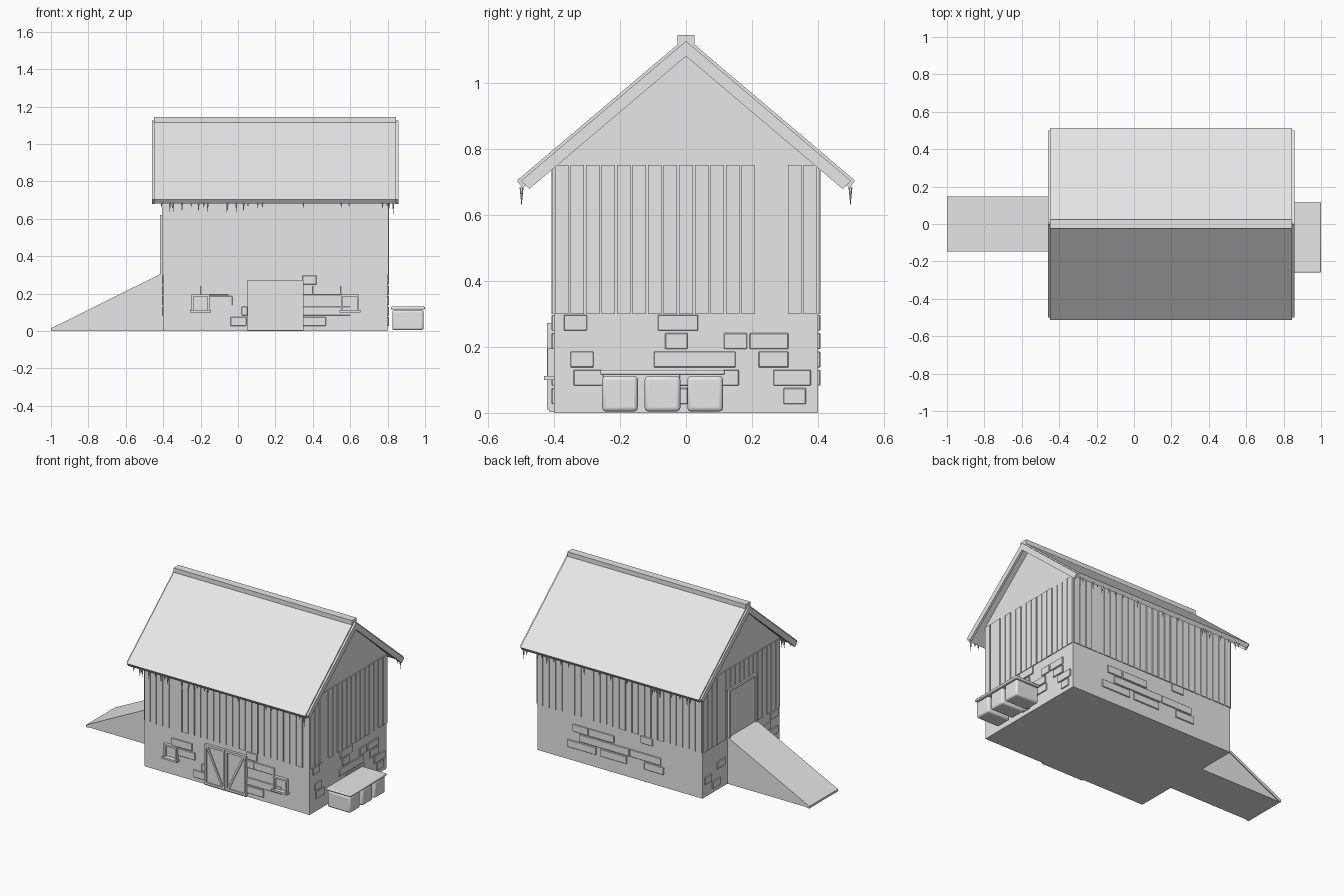
import bpy, bmesh, math, random
from mathutils import Vector

if "Cube" in bpy.data.objects:
    bpy.data.objects.remove(bpy.data.objects["Cube"])

random.seed(4)
GREY = bpy.data.materials.new("plain grey")
GREY.diffuse_color = (0.8, 0.8, 0.8, 1)
GREY.use_nodes = True
GREY.node_tree.nodes["Principled BSDF"].inputs["Base Color"].default_value = GREY.diffuse_color


def finish(name, bm):
    bmesh.ops.recalc_face_normals(bm, faces=bm.faces[:])
    me = bpy.data.meshes.new(name)
    bm.to_mesh(me)
    bm.free()
    me.materials.append(GREY)
    ob = bpy.data.objects.new(name, me)
    bpy.context.collection.objects.link(ob)
    return ob


def add_box(bm, x0, x1, y0, y1, z0, z1):
    vs = bmesh.ops.create_cube(bm, size=1)["verts"]
    for v in vs:
        v.co = Vector(((x0 + x1) / 2 + v.co.x * (x1 - x0),
                       (y0 + y1) / 2 + v.co.y * (y1 - y0),
                       (z0 + z1) / 2 + v.co.z * (z1 - z0)))


def boxes(name, items, bevel=0, segments=1):
    bm = bmesh.new()
    for b in items:
        add_box(bm, *b)
    ob = finish(name, bm)
    if bevel:
        m = ob.modifiers.new("soft edges", "BEVEL")
        m.width = bevel
        m.segments = segments
    return ob


def add_prism(bm, profile, a, b, axis):
    """Extrude a 2D profile: along x it is (y, z), along y it is (x, z)."""
    put = (lambda p, t: (t, p[0], p[1])) if axis == "x" else (lambda p, t: (p[0], t, p[1]))
    lo = [bm.verts.new(put(p, a)) for p in profile]
    hi = [bm.verts.new(put(p, b)) for p in profile]
    bm.faces.new(lo)
    bm.faces.new(hi)
    n = len(profile)
    for i in range(n):
        bm.faces.new((lo[i], lo[(i + 1) % n], hi[(i + 1) % n], hi[i]))


def prisms(name, items):
    bm = bmesh.new()
    for it in items:
        add_prism(bm, *it)
    return finish(name, bm)


X0, X1, W = -0.40, 0.80, 0.40      # building footprint
S = 0.847                          # roof slope

# Main body with gables
prisms("barn_body", [([(-W, 0), (W, 0), (W, 0.755), (0, 1.10), (-W, 0.755)], X0, X1, "x")])

# Vertical wall boards with narrow gaps
boards = []
PITCH = 0.8 / 17


def wall_boards(a, b, make):
    n = round((b - a) / PITCH)
    p = (b - a) / n
    for i in range(n):
        boards.append(make(a + i * p + 0.003, a + (i + 1) * p - 0.003, random.uniform(0.004, 0.007)))


for s in (-1, 1):
    wall_boards(X0, X1, lambda a, b, d: (a, b, *sorted((s * W, s * (W + d))), 0.30, 0.75))
wall_boards(-W, W, lambda a, b, d: (X1, X1 + d, a, b, 0.30, 0.75))
wall_boards(-W, W, lambda a, b, d: (X0 - d, X0, a, b, 0.30, 0.75))
boxes("wall_boards", boards)

# Scattered stones on the base: (start, end, row)
stones = {
    "right": [(-.37, -.30, 4), (-.085, .037, 4), (-.063, .005, 3), (.115, .185, 3), (.193, .31, 3),
              (-.35, -.28, 2), (-.097, .15, 2), (.22, .31, 2), (-.34, -.25, 1), (-.02, .16, 1),
              (.265, .378, 1), (.295, .363, 0), (-.06, .005, 0)],
    "front": [(-.20, -.05, 3), (-.16, -.03, 2), (-.04, .045, 0), (.02, .05, 1), (.345, .42, 4),
              (.345, .40, 3), (.40, .55, 3), (.345, .60, 1), (.345, .47, 0)],
    "back": [(.43, .54, 3), (.24, .425, 3), (.13, .49, 2), (.37, .58, 1), (.15, .34, 1),
             (-.04, .05, 4), (-.10, .125, 2), (-.12, .02, 1)],
    "left": [(.31, .38, 1), (.17, .25, 2), (.22, .30, 0), (-.38, -.30, 4), (-.30, -.20, 3),
             (-.38, -.28, 2), (-.26, -.18, 1)],
}
D = 0.007
items = []
for side, rows in stones.items():
    for a, b, r in rows:
        z = 0.027 + 0.0555 * r
        where = {"right": (X1 - .01, X1 + D, a, b), "left": (X0 - D, X0 + .01, a, b),
                 "front": (a, b, -W - D, -W + .01), "back": (a, b, W - D, W + D)}[side]
        items.append((*where, z, z + 0.048))
boxes("base_stones", items, 0.002)


# Roof slabs, barge boards and ridge cap
def slope_band(y_end, top, bottom, cut, s):
    return [(0, top), (s * y_end, top - S * y_end),
            (s * (y_end - cut), bottom - S * (y_end - cut)), (0, bottom)]


prisms("roof", [(slope_band(0.512, 1.137, 1.100, 0.017, s), -0.45, 0.845, "x") for s in (-1, 1)])
prisms("barge_boards", [(slope_band(0.500, 1.126, 1.080, 0.025, s), x, x + 0.014, "x")
                        for s in (-1, 1) for x in (-0.46, 0.843)])
boxes("ridge_cap", [(-0.45, 0.845, -0.025, 0.025, 1.113, 1.145)])

# Icicles along the eaves
bm = bmesh.new()
for s in (-1, 1):
    xs = [0.83] + [random.uniform(-0.42, 0.82) for _ in range(22)]
    for i, x in enumerate(xs):
        h = 0.06 if i == 0 else random.choice((0.02, 0.025, 0.03, 0.05))
        vs = bmesh.ops.create_cone(bm, cap_ends=True, segments=6, radius1=0.0,
                                   radius2=0.006, depth=h)["verts"]
        bmesh.ops.translate(bm, verts=vs, vec=(x, s * 0.498, 0.683 - h / 2))
finish("icicles", bm)

# Front double door with frames and diagonal braces
door = [(0.05, 0.35, -0.413, -0.395, 0.002, 0.27)]
braces = []
for s in (-1, 1):
    def px(a, b):
        return sorted((0.2 + s * a, 0.2 + s * b))
    door += [(*px(0.002, 0.015), -0.421, -0.41, 0.01, 0.272),
             (*px(0.137, 0.15), -0.421, -0.41, 0.01, 0.272),
             (*px(0.015, 0.137), -0.421, -0.41, 0.258, 0.272),
             (*px(0.015, 0.137), -0.421, -0.41, 0.01, 0.024)]
    braces.append(([(0.2 + s * u, z) for u, z in
                    ((0.012, 0.02), (0.026, 0.02), (0.140, 0.262), (0.126, 0.262))],
                   -0.420, -0.41, "y"))
boxes("front_door", door)
prisms("door_braces", braces)

# Small front windows with frame and sill
win = []
for c in (-0.2, 0.598):
    win += [(c - .04, c + .04, -.405, -.395, .115, .185),
            (c - .048, c - .037, -.42, -.395, .11, .195), (c + .037, c + .048, -.42, -.395, .11, .195),
            (c - .048, c + .048, -.42, -.395, .184, .195), (c - .056, c + .056, -.43, -.395, .10, .112)]
boxes("windows", win)

# Upper side door above the ramp
boxes("loft_door", [(-0.410, -0.39, -0.135, 0.135, 0.30, 0.61),
                    (-0.417, -0.39, -0.145, -0.130, 0.30, 0.62), (-0.417, -0.39, 0.130, 0.145, 0.30, 0.62),
                    (-0.417, -0.39, -0.145, 0.145, 0.605, 0.62)])

# Ramp wedge with a deck on top
prisms("ramp", [([(-0.985, 0), (-0.40, 0), (-0.40, 0.295)], -0.142, 0.142, "y"),
                ([(-1.0, 0), (-0.985, 0), (-0.40, 0.295), (-0.40, 0.312), (-1.0, 0.014)],
                 -0.148, 0.148, "y")])

# Bin row under one shared lid
bins = boxes("bins", [(0.825, 0.992, y, y + 0.108, 0.004, 0.112) for y in (-0.254, -0.125, 0.004)], 0.012, 3)
lid = boxes("bin_lid", [(0.818, 1.0, -0.26, 0.118, 0.114, 0.13)], 0.006, 2)
for ob in (bins, lid):
    bpy.context.view_layer.objects.active = ob
    ob.select_set(True)
bpy.ops.object.shade_smooth_by_angle(angle=math.radians(35))
